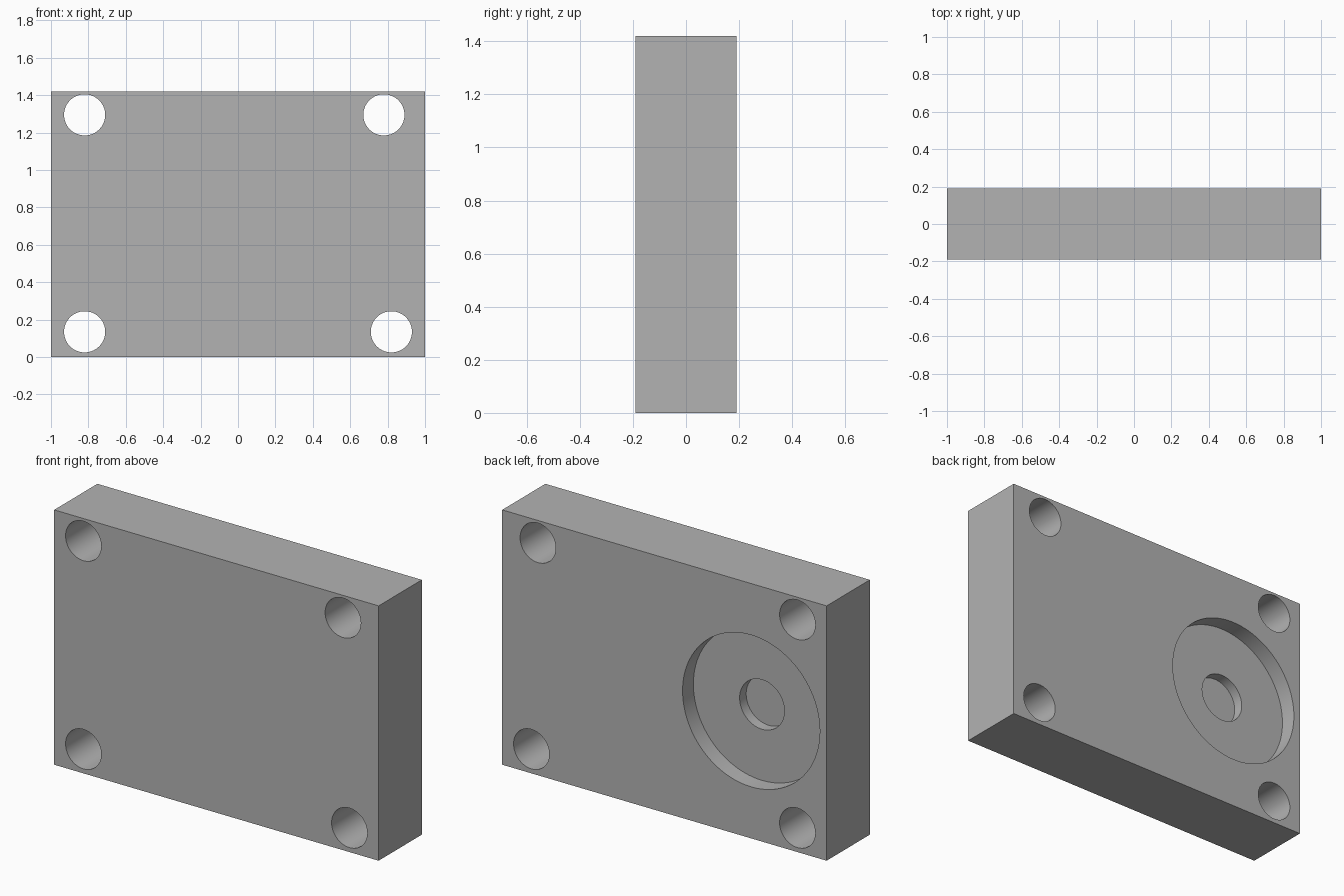
import bpy
import math

cube = bpy.data.objects.get("Cube")
if cube:
    bpy.data.objects.remove(cube, do_unlink=True)

WIDTH, DEPTH, HEIGHT = 2.0, 0.38, 1.42
BACK = DEPTH / 2

grey = bpy.data.materials.new("plain_grey")
grey.use_nodes = True
colour = (0.45, 0.45, 0.45, 1)
grey.diffuse_color = colour
grey.node_tree.nodes["Principled BSDF"].inputs["Base Color"].default_value = colour

# Solid plate
bpy.ops.mesh.primitive_cube_add(size=1, location=(0, 0, HEIGHT / 2))
plate = bpy.context.object
plate.name = "mounting_plate"
plate.scale = (WIDTH, DEPTH, HEIGHT)
bpy.ops.object.transform_apply(location=True, rotation=False, scale=True)
plate.data.materials.append(grey)


def cut_round(name, x, z, radius, y_front, y_back):
    """Cut a round hole along y from the plate."""
    bpy.ops.mesh.primitive_cylinder_add(
        vertices=96, radius=radius, depth=y_back - y_front,
        location=(x, (y_front + y_back) / 2, z), rotation=(math.pi / 2, 0, 0))
    cutter = bpy.context.object
    cutter.name = name
    cutter.data.materials.append(grey)
    bpy.context.view_layer.objects.active = plate
    mod = plate.modifiers.new(name, 'BOOLEAN')
    mod.operation = 'DIFFERENCE'
    mod.solver = 'EXACT'
    mod.object = cutter
    bpy.ops.object.modifier_apply(modifier=mod.name)
    bpy.data.objects.remove(cutter, do_unlink=True)


# Corner bolt holes, right through
for x, z in [(-0.82, 1.295), (0.78, 1.295), (-0.82, 0.135), (0.82, 0.135)]:
    cut_round("bolt_hole", x, z, 0.11, -1, 1)

# Stepped round recess in the back
cut_round("wide_recess", -0.535, HEIGHT / 2, 0.423, BACK - 0.095, 1)
cut_round("centre_recess", -0.535, HEIGHT / 2, 0.138, BACK - 0.153, 1)

# Smooth round walls with sharp rims
bpy.ops.object.select_all(action='DESELECT')
plate.select_set(True)
bpy.context.view_layer.objects.active = plate
bpy.ops.object.shade_smooth_by_angle(angle=math.radians(30))
